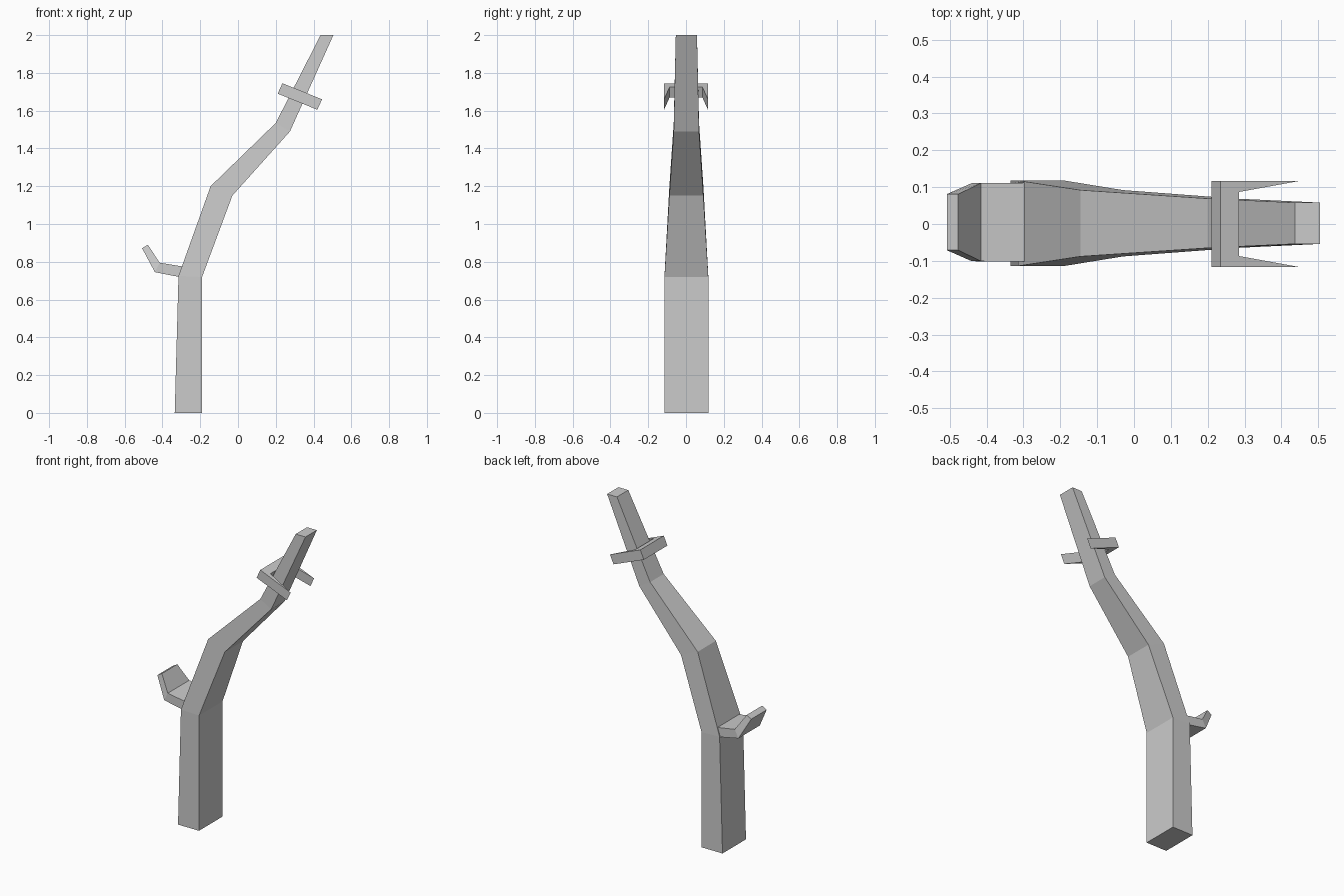
import bpy, bmesh
from mathutils import Vector

cube = bpy.data.objects.get("Cube")
if cube:
    bpy.data.objects.remove(cube, do_unlink=True)

GREY = (0.6, 0.6, 0.6, 1.0)
grey = bpy.data.materials.new("plain_grey")
grey.use_nodes = True
grey.diffuse_color = GREY
grey.node_tree.nodes["Principled BSDF"].inputs["Base Color"].default_value = GREY


def finish(name, bm):
    """Turn a bmesh into a flat-shaded grey object."""
    bmesh.ops.recalc_face_normals(bm, faces=bm.faces)
    mesh = bpy.data.meshes.new(name)
    bm.to_mesh(mesh)
    bm.free()
    mesh.materials.append(grey)
    obj = bpy.data.objects.new(name, mesh)
    bpy.context.collection.objects.link(obj)
    return obj


def loft(name, sections, y_mid):
    """Bridge rectangular sections: (left xz, right xz, half width)."""
    bm = bmesh.new()
    rings = []
    for (xl, zl), (xr, zr), half in sections:
        corners = [(xl, -half, zl), (xr, -half, zr), (xr, half, zr), (xl, half, zl)]
        rings.append([bm.verts.new((x, y + y_mid, z)) for x, y, z in corners])
    for low, high in zip(rings, rings[1:]):
        for i in range(4):
            j = (i + 1) % 4
            bm.faces.new((low[i], low[j], high[j], high[i]))
    bm.faces.new(rings[0])
    bm.faces.new(rings[-1])
    return finish(name, bm)


# Bent, tapering main shaft
loft("shaft", [
    ((-0.335, 0.0), (-0.19, 0.0), 0.116),
    ((-0.315, 0.725), (-0.19, 0.72), 0.116),
    ((-0.145, 1.2), (-0.03, 1.15), 0.09),
    ((0.2, 1.535), (0.275, 1.49), 0.067),
    ((0.437, 2.0), (0.505, 2.0), 0.056),
], 0.002)

# Upturned hook on the right side
loft("side_hook", [
    ((-0.312, 0.72), (-0.292, 0.775), 0.107),
    ((-0.44, 0.745), (-0.415, 0.795), 0.106),
    ((-0.508, 0.872), (-0.477, 0.89), 0.076),
], 0.005)

# Tilted fork around the upper shaft: U outline extruded along its thickness
origin = Vector((0.21, 0, 1.69))
along = Vector((0.21, 0, -0.085))
thickness = Vector((0.025, 0, 0.055))
half_outline = [(0.0, 0.116), (1.0, 0.116), (0.24, 0.087)]
outline = half_outline + [(t, -y) for t, y in reversed(half_outline)]
bm = bmesh.new()
base = bm.faces.new([bm.verts.new(origin + along * t + Vector((0, y, 0)))
                     for t, y in outline])
extruded = bmesh.ops.extrude_face_region(bm, geom=[base], use_keep_orig=True)
bmesh.ops.translate(bm, vec=thickness, verts=[
    v for v in extruded["geom"] if isinstance(v, bmesh.types.BMVert)])
finish("upper_fork", bm)
